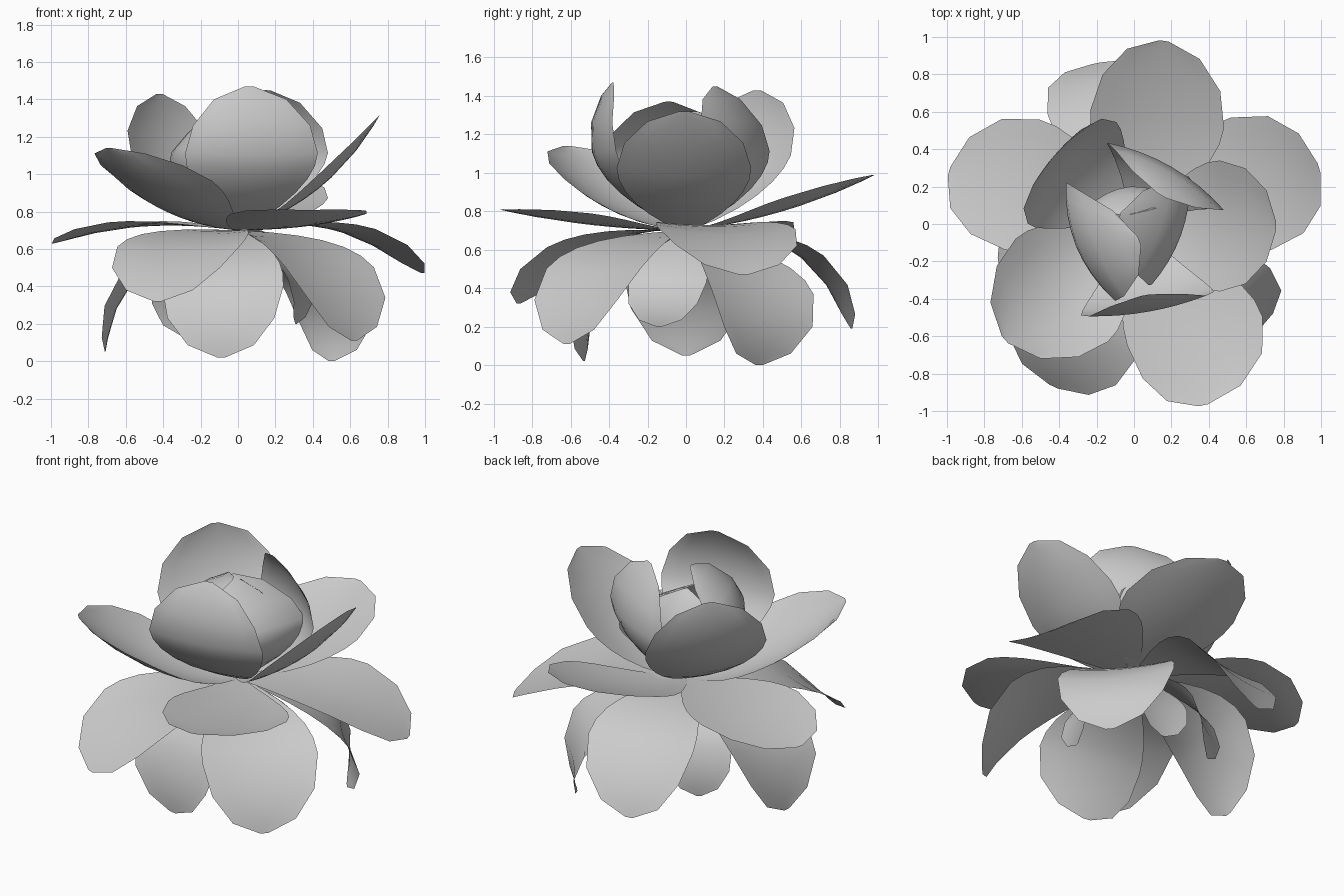
import bpy, math
from mathutils import Vector

if "Cube" in bpy.data.objects:
    bpy.data.objects.remove(bpy.data.objects["Cube"])

grey = bpy.data.materials.new("petal_grey")
grey.diffuse_color = (0.6, 0.6, 0.6, 1)
grey.use_nodes = True
grey.node_tree.nodes["Principled BSDF"].inputs["Base Color"].default_value = grey.diffuse_color

BASE = Vector((0, 0, 0.70))


def petal(name, azimuth, mid, tip, half_width, cup):
    """Obovate petal: spine runs base -> mid -> tip, cup lifts the edges."""
    a = math.radians(azimuth)
    side = Vector((-math.sin(a), math.cos(a), 0))
    mid, tip = Vector(mid), Vector(tip)
    ctrl = 2 * mid - (BASE + tip) / 2
    # rows: tapered claw, then a rounded faceted end (length, width)
    rows = []
    for k in range(6):
        t = 0.58 * k / 6
        rows.append((t, 0.06 + 0.94 * math.sin(math.pi / 2 * k / 6)))
    for deg in (0, 28, 57, 86):
        r = math.radians(deg)
        rows.append((0.58 + 0.42 * math.sin(r), math.cos(r)))
    cols = 8
    verts, faces = [], []
    for t, w in rows:
        p = (1 - t) ** 2 * BASE + 2 * t * (1 - t) * ctrl + t * t * tip
        tangent = 2 * (1 - t) * (ctrl - BASE) + 2 * t * (tip - ctrl)
        normal = tangent.cross(side).normalized()
        for j in range(cols + 1):
            u = (2 * j / cols - 1) * w
            verts.append(p + side * (u * half_width) + normal * (cup * u * u))
    n = cols + 1
    for i in range(len(rows) - 1):
        for j in range(cols):
            faces.append((i * n + j, (i + 1) * n + j, (i + 1) * n + j + 1, i * n + j + 1))
    me = bpy.data.meshes.new(name)
    me.from_pydata(verts, [], faces)
    me.materials.append(grey)
    for f in me.polygons:
        f.use_smooth = True
    ob = bpy.data.objects.new(name, me)
    bpy.context.collection.objects.link(ob)


# inner bud petals
petal("bud_petal_left", 202, (-.31, -.12, 1.08), (.03, -.09, 1.37), .34, .08)
petal("bud_petal_right", -20, (.25, -.06, 1.04), (-.08, .04, 1.32), .31, .06)
petal("bud_petal_back", 95, (-.02, .20, 1.0), (-.03, .05, 1.30), .25, .10)

# upright cup petals
petal("cup_petal_front", -80, (.075, -.44, 1.04), (.06, -.38, 1.47), .36, .04)
petal("cup_petal_back_right", 60, (.19, .30, 1.05), (.15, .15, 1.45), .36, .06)
petal("cup_petal_back_left", 139, (-.34, .28, 1.0), (-.42, .37, 1.43), .36, .06)

# raised petals
petal("raised_petal_right", 0, (.44, -.01, .93), (.76, -.01, 1.32), .35, .06)
petal("raised_petal_left", 222, (-.37, -.34, .83), (-.69, -.62, 1.14), .37, .11)

# spreading petals
petal("spread_petal_back", 82, (.115, .50, .80), (.16, .98, .99), .36, .05)
petal("spread_petal_front", -78, (.30, -.50, .73), (.37, -.97, .81), .37, .05)
petal("spread_petal_left", 165, (-.52, .19, .72), (-.99, .28, .63), .36, .03)
petal("spread_petal_right", 17, (.54, .19, .70), (.99, .30, .47), .37, .03)
petal("spread_petal_front_left", 245, (-.28, -.49, .62), (-.43, -.87, .32), .36, .03)

# drooping petals
petal("droop_petal_back", 101, (-.12, .57, .59), (-.20, .86, .19), .33, .03)
petal("droop_petal_front", 259, (-.07, -.43, .44), (-.09, -.53, .02), .33, .03)
petal("droop_petal_front_right", -44, (.43, -.42, .53), (.62, -.62, .11), .34, .03)
petal("droop_petal_back_right", 40, (.42, .36, .41), (.50, .38, 0), .34, .03)
petal("droop_petal_left", 175, (-.50, 0, .50), (-.71, 0, .05), .33, .05)

# small under petals
petal("under_petal_right", -16, (.29, -.08, .46), (.31, -.14, .20), .21, .02)
petal("under_petal_back", 85, (.0, .21, .46), (-.01, .25, .20), .18, .02)
petal("under_petal_left", 122, (-.25, .25, .48), (-.30, .30, .14), .20, .02)
